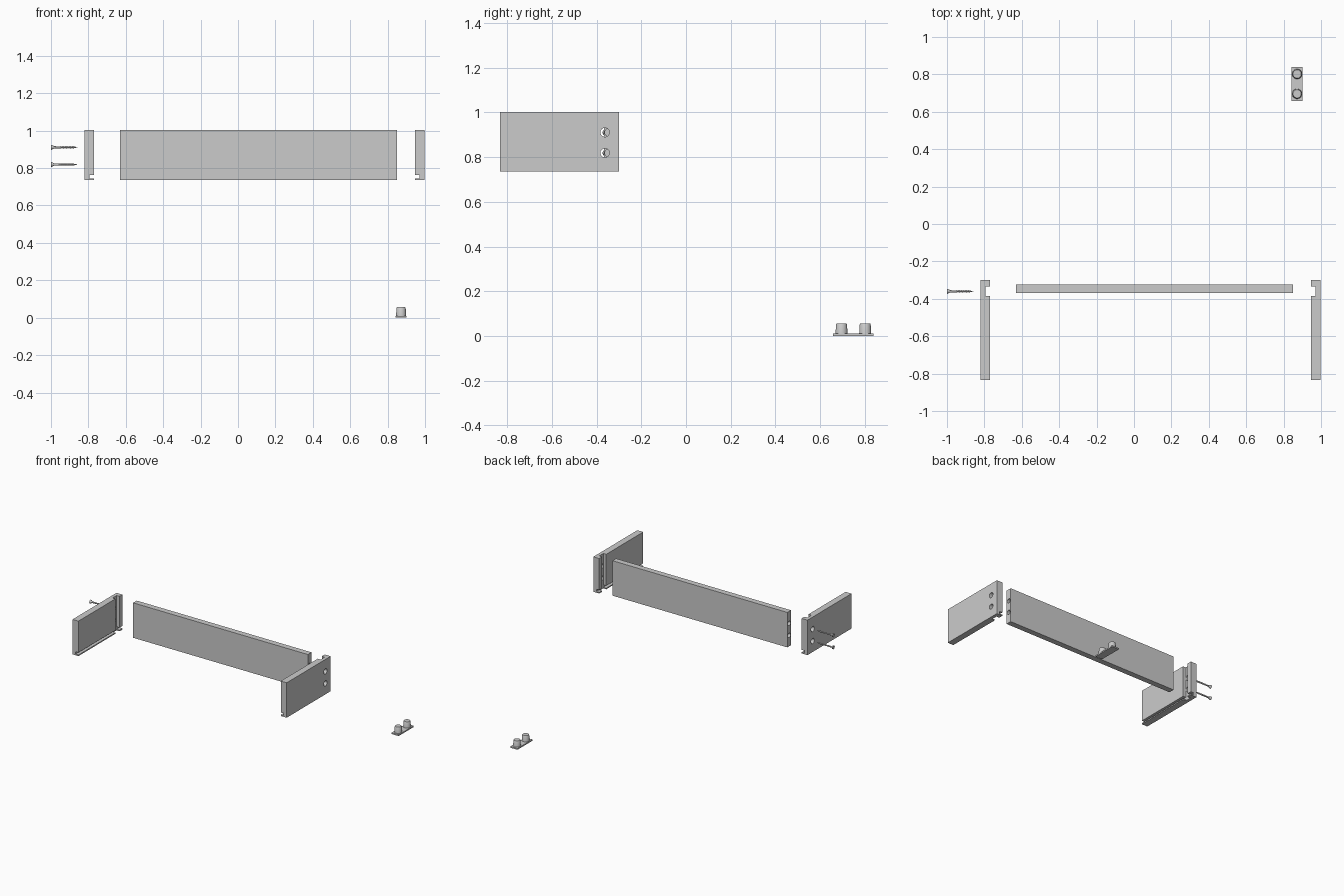
import bpy, bmesh, math
from mathutils import Matrix, Vector

if "Cube" in bpy.data.objects:
    bpy.data.objects.remove(bpy.data.objects["Cube"])

HOLE_Z = (0.911, 0.819)
HOLE_Y = -0.363


def box(name, x, y, z):
    """Box from (min, max) ranges."""
    bm = bmesh.new()
    size = Matrix.Diagonal((x[1] - x[0], y[1] - y[0], z[1] - z[0], 1))
    centre = Matrix.Translation((sum(x) / 2, sum(y) / 2, sum(z) / 2))
    bmesh.ops.create_cube(bm, size=1, matrix=centre @ size)
    return finish(bm, name)


def finish(bm, name):
    bmesh.ops.recalc_face_normals(bm, faces=bm.faces)
    me = bpy.data.meshes.new(name)
    bm.to_mesh(me)
    bm.free()
    ob = bpy.data.objects.new(name, me)
    bpy.context.collection.objects.link(ob)
    return ob


def lathe(name, profile, origin, along_x=False, steps=32):
    """Closed turned shape from (radius, height) points, about z or x."""
    bm = bmesh.new()
    rot = Matrix.Rotation(math.pi / 2, 4, 'Y') if along_x else Matrix()
    mat = Matrix.Translation(origin) @ rot
    rings = []
    for r, h in profile:
        angles = [2 * math.pi * i / steps for i in range(steps)]
        rings.append([bm.verts.new(mat @ Vector((r * math.cos(a), r * math.sin(a), h)))
                      for a in angles])
    for a, b in zip(rings, rings[1:]):
        for i in range(steps):
            j = (i + 1) % steps
            bm.faces.new((a[i], a[j], b[j], b[i]))
    bm.faces.new(rings[0])
    bm.faces.new(rings[-1])
    return finish(bm, name)


def activate(ob):
    bpy.ops.object.select_all(action='DESELECT')
    ob.select_set(True)
    bpy.context.view_layer.objects.active = ob


def cut(ob, cutter):
    activate(ob)
    mod = ob.modifiers.new("cut", 'BOOLEAN')
    mod.operation = 'DIFFERENCE'
    mod.solver = 'EXACT'
    mod.object = cutter
    bpy.ops.object.modifier_apply(modifier=mod.name)
    bpy.data.objects.remove(cutter)


def smooth(ob):
    activate(ob)
    bpy.ops.object.shade_smooth_by_angle(angle=math.radians(30))


# Side panels: rear groove, bottom groove and two screw holes
for name, x0, x1, inner in (("left_side", -0.82, -0.77, 1), ("right_side", 0.946, 0.996, -1)):
    side = box(name, (x0, x1), (-0.833, -0.30), (0.735, 1.003))
    mid = (x0 + x1) / 2
    groove = (mid, mid + 0.1) if inner > 0 else (mid - 0.1, mid)
    cut(side, box("cutter", groove, (-0.385, -0.335), (0.6, 1.1)))
    cut(side, box("cutter", groove, (-0.9, -0.2), (0.744, 0.762)))
    for z in HOLE_Z:
        cut(side, lathe("cutter", [(0.02, -0.1), (0.02, 0.1)], (mid, HOLE_Y, z), True))
    smooth(side)

# Back board with blind holes in both ends
board = box("back_board", (-0.632, 0.85), (-0.368, -0.324), (0.735, 1.003))
for x in (-0.632, 0.85):
    for z in HOLE_Z:
        cut(board, lathe("cutter", [(0.017, -0.06), (0.017, 0.06)], (x, -0.346, z), True))
smooth(board)

# Countersunk screws with a threaded shank and cross recess
profile = [(0.0135, 0), (0.0135, 0.003), (0.006, 0.017), (0.005, 0.05)]
for i in range(10):
    h = 0.05 + i * 0.0075
    profile += [(0.0065, h + 0.003), (0.0042, h + 0.0065)]
profile.append((0.0008, 0.141))
for n, z in enumerate(HOLE_Z):
    screw = lathe(f"screw_{n + 1}", profile, (-1.0, -0.36, z), True, 20)
    for a, b in ((0.008, 0.0015), (0.0015, 0.008)):
        cut(screw, box("cutter", (-1.01, -0.994), (-0.36 - a, -0.36 + a), (z - b, z + b)))
    smooth(screw)

# Double cover cap: thin plate with two plugs
box("cap_plate", (0.842, 0.902), (0.657, 0.839), (0, 0.01))
for n, y in enumerate((0.696, 0.802)):
    plug = lathe(f"cap_plug_{n + 1}",
                 [(0.027, 0.008), (0.0245, 0.052), (0.022, 0.056)], (0.872, y, 0))
    smooth(plug)
